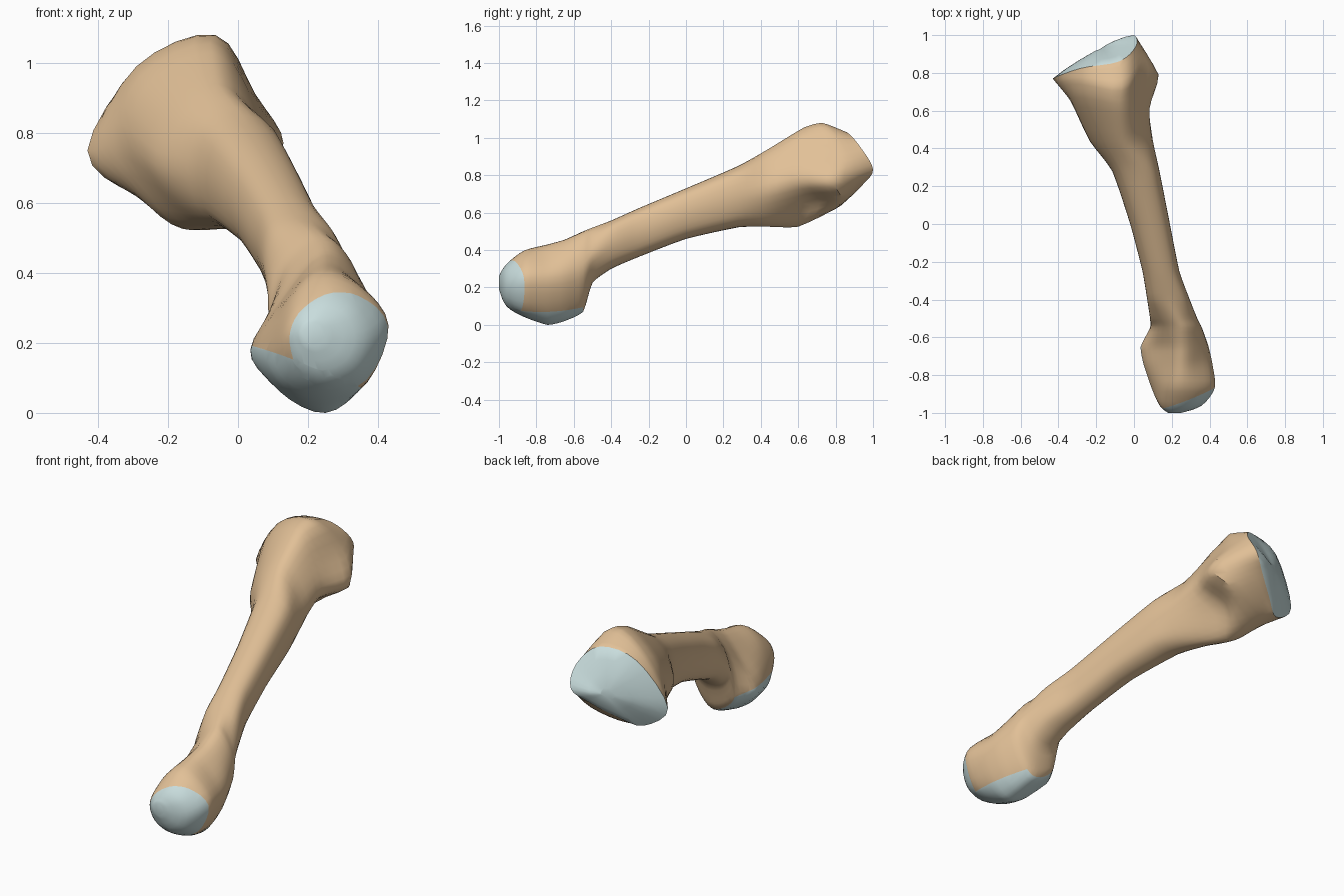
import bpy, bmesh, math
from mathutils import Vector as V

if "Cube" in bpy.data.objects:
    bpy.data.objects.remove(bpy.data.objects["Cube"])

STEP = 4  # spline subdivisions


def cat(a, b, c, d, t):
    return 0.5 * (2 * b + (c - a) * t + (2 * a - 5 * b + 4 * c - d) * t * t
                  + (3 * b - a - 3 * c + d) * t ** 3)


def closed(pts):
    n = len(pts)
    return [cat(pts[i - 1], pts[i], pts[(i + 1) % n], pts[(i + 2) % n], k / STEP)
            for i in range(n) for k in range(STEP)]


# Eight-point sections, ordered from the top round towards +x
def oval(y, x0, x1, z0, z1, power=1.0):
    def s(v):
        return math.copysign(abs(v) ** power, v) if abs(v) > 1e-6 else 0
    return [V(((x0 + x1) / 2 + (x1 - x0) / 2 * s(math.sin(a)), y,
               (z0 + z1) / 2 + (z1 - z0) / 2 * s(math.cos(a))))
            for a in (i * math.pi / 4 for i in range(8))]


def flat(y, *xz):
    return [V((x, y, z)) for x, z in xz]


# Head, with the condyle bulging to the lower left
head = [
    oval(-1.0, .18, .25, .19, .26),
    oval(-.96, .135, .36, .10, .325),
    flat(-.86, (.24, .40), (.35, .36), (.43, .25), (.37, .09),
         (.25, .04), (.13, .08), (.09, .18), (.15, .33)),
    flat(-.74, (.24, .43), (.34, .37), (.415, .25), (.36, .085),
         (.25, .0), (.12, .06), (.05, .18), (.13, .32)),
    flat(-.65, (.24, .455), (.34, .39), (.395, .26), (.34, .10),
         (.24, .02), (.10, .09), (.035, .18), (.12, .32)),
    flat(-.55, (.24, .50), (.325, .43), (.36, .29), (.31, .15),
         (.23, .07), (.13, .11), (.085, .2), (.13, .40)),
    flat(-.50, (.225, .52), (.30, .46), (.335, .36), (.29, .26),
         (.22, .225), (.13, .25), (.085, .34), (.13, .46)),
]

# Shaft
shaft = [oval(*r, power=.85) for r in (
    (-.40, .07, .295, .30, .558), (-.25, .045, .24, .365, .625),
    (0, -.02, .19, .46, .73), (.28, -.115, .135, .522, .85))]

# Base, flaring to a slanted joint face
base = [
    flat(.44, (-.06, .94), (.04, .86), (.10, .72), (.04, .58),
         (-.05, .525), (-.15, .57), (-.235, .71), (-.18, .86)),
    [V(p) for p in ((-.08, .63, 1.055), (.03, .62, .92), (.08, .61, .76), (-.05, .67, .64),
                    (-.13, .60, .525), (-.25, .61, .59), (-.335, .65, .78), (-.28, .67, .96))],
    [V(p) for p in ((-.065, .73, 1.08), (.05, .83, .91), (.13, .79, .77), (.04, .83, .68),
                    (-.15, .80, .62), (-.29, .74, .62), (-.41, .745, .75), (-.29, .76, .99))],
    [V(p) for p in ((-.08, .86, 1.03), (.01, .94, .94), (0, 1.0, .83), (-.08, .95, .755),
                    (-.19, .875, .68), (-.30, .80, .63), (-.43, .77, .75), (-.28, .825, .99))],
]

# Loft; half linear along the length keeps the shaft edges straight
rings = [closed(s) for s in head + shaft + base]
n = len(rings)
loft = []
for i in range(n - 1):
    a, b, c, d = rings[max(i - 1, 0)], rings[i], rings[i + 1], rings[min(i + 2, n - 1)]
    mix = 0 if i < 2 else .5
    for k in range(STEP):
        t = k / STEP
        loft.append([cat(*q, t).lerp(q[1].lerp(q[2], t), mix) for q in zip(a, b, c, d)])
loft.append(rings[-1])
body_count = len(loft)

# Gently domed joint face at the base
mid = V((-.17, .92, .82))
for f, push in ((.75, .012), (.45, .017), (.15, .017)):
    loft.append([mid.lerp(p, f) + V((0, push, 0)) for p in rings[-1]])

bm = bmesh.new()
vr = [[bm.verts.new(p) for p in r] for r in loft]
m = len(vr[0])
for j in range(len(vr) - 1):
    for i in range(m):
        k = (i + 1) % m
        f = bm.faces.new((vr[j][i], vr[j][k], vr[j + 1][k], vr[j + 1][i]))
        f.material_index = int(j >= body_count - 1)
bm.faces.new(vr[0])
bm.faces.new(vr[-1]).material_index = 1
bmesh.ops.recalc_face_normals(bm, faces=bm.faces[:])

# Joint surface on the head: split along its two borders, then colour it
front_p, front_n = V((.43, -.86, .2)), V((-.4, 1, .1))
low_p, low_n = V((.03, -.68, .195)), V((.4, .03, 1))
for p, nrm in ((front_p, front_n), (low_p, low_n)):
    faces = [f for f in bm.faces if f.calc_center_median().y < -.5]
    geom = list({e for f in faces for e in list(f.edges) + list(f.verts)}) + faces
    bmesh.ops.bisect_plane(bm, geom=geom, plane_co=p, plane_no=nrm, dist=1e-5)
for f in bm.faces:
    c = f.calc_center_median()
    if c.y < -.55 and ((c - front_p).dot(front_n) < 0 or (c - low_p).dot(low_n) < 0):
        f.material_index = 1

# Stand it on the ground
low = min(v.co.z for v in bm.verts)
for v in bm.verts:
    v.co.z -= low

me = bpy.data.meshes.new("bone")
bm.to_mesh(me)
bm.free()
for name, col in (("bone_tan", (.76, .53, .31, 1)), ("cartilage", (.58, .72, .72, 1))):
    mat = bpy.data.materials.new(name)
    mat.diffuse_color = col
    mat.use_nodes = True
    mat.node_tree.nodes["Principled BSDF"].inputs["Base Color"].default_value = mat.diffuse_color
    me.materials.append(mat)
ob = bpy.data.objects.new("long_foot_bone", me)
bpy.context.collection.objects.link(ob)
bpy.context.view_layer.objects.active = ob
ob.select_set(True)
bpy.ops.object.shade_smooth_by_angle(angle=math.radians(40))
